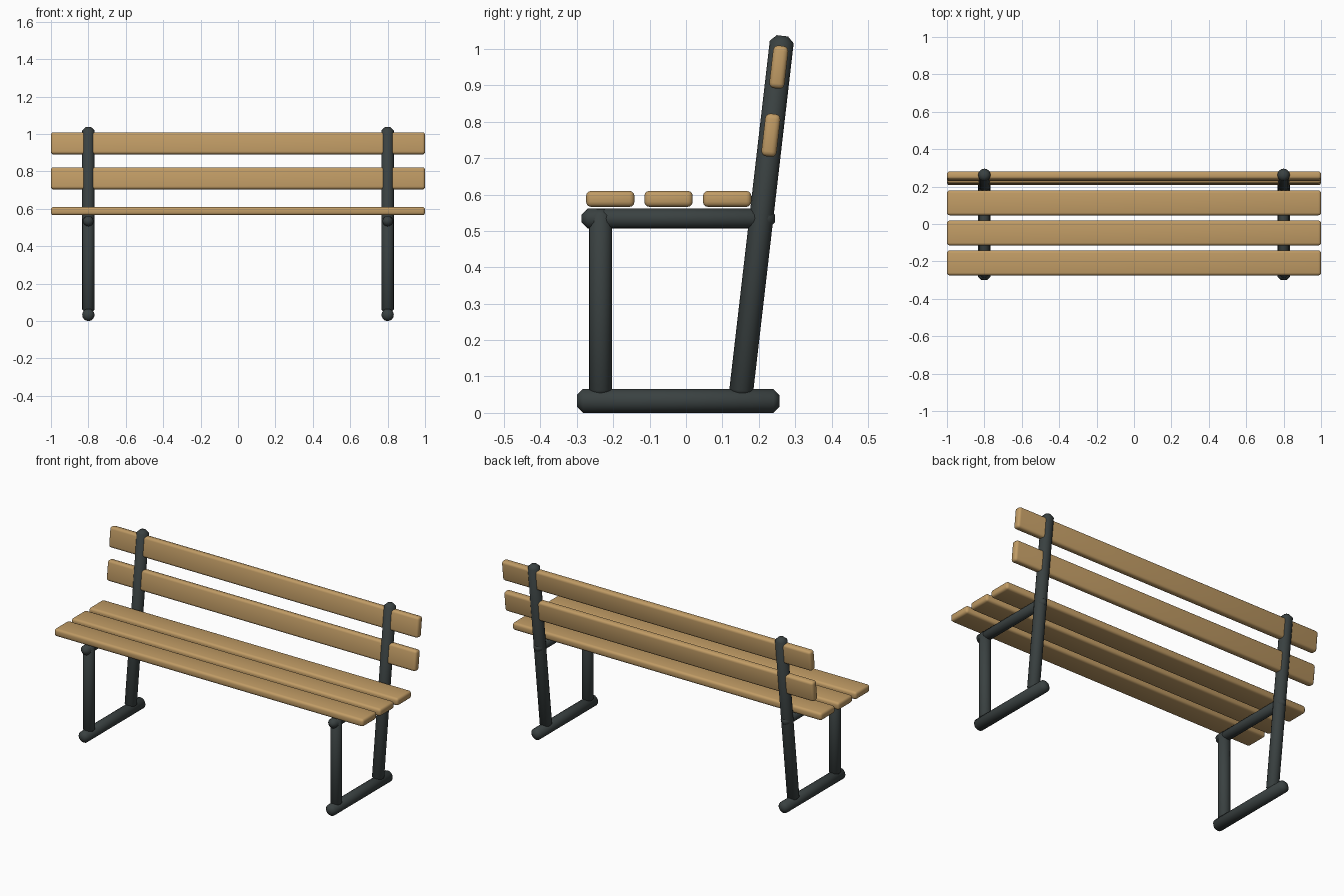
import bpy, math
from mathutils import Vector

if "Cube" in bpy.data.objects:
    bpy.data.objects.remove(bpy.data.objects["Cube"])


def material(name, color):
    m = bpy.data.materials.new(name)
    m.diffuse_color = (*color, 1)
    m.use_nodes = True
    m.node_tree.nodes["Principled BSDF"].inputs["Base Color"].default_value = m.diffuse_color
    return m


wood = material("warm_wood", (0.53, 0.33, 0.13))
metal = material("dark_grey_metal", (0.042, 0.053, 0.053))


def finish(obj, name, mat, bevel, segments, smooth_angle):
    obj.name = name
    obj.data.materials.append(mat)
    mod = obj.modifiers.new("soft_edges", 'BEVEL')
    mod.width = bevel
    mod.segments = segments
    mod.limit_method = 'ANGLE'
    mod.angle_limit = math.radians(50)
    bpy.ops.object.modifier_apply(modifier=mod.name)
    bpy.ops.object.shade_smooth_by_angle(angle=math.radians(smooth_angle))


def tube(name, x, start, end, radius):
    """Round bar with chamfered ends, between two (y, z) points."""
    a, b = Vector((x, *start)), Vector((x, *end))
    bpy.ops.mesh.primitive_cylinder_add(vertices=16, radius=radius,
                                        depth=(b - a).length, location=(a + b) / 2)
    obj = bpy.context.object
    obj.rotation_euler = (b - a).to_track_quat('Z', 'Y').to_euler()
    finish(obj, name, metal, 0.017, 1, 50)


def slat(name, y, z, depth, height, tilt=0):
    """Rounded plank running the full width of the bench."""
    bpy.ops.mesh.primitive_cube_add(size=1, location=(0, y, z))
    obj = bpy.context.object
    obj.scale = (2, depth, height)
    bpy.ops.object.transform_apply(location=False, rotation=False, scale=True)
    obj.rotation_euler.x = -tilt
    finish(obj, name, wood, 0.014, 3, 40)


# Backrest lean, shared by posts and back slats
POST_BOTTOM, POST_TOP = (0.15, 0.045), (0.265, 1.036)
lean = math.atan2(POST_TOP[0] - POST_BOTTOM[0], POST_TOP[1] - POST_BOTTOM[1])

# Two mirrored side frames
for side, x in (("left", -0.8), ("right", 0.8)):
    tube(side + "_foot_bar", x, (-0.30, 0.033), (0.257, 0.033), 0.033)
    tube(side + "_front_leg", x, (-0.235, 0.045), (-0.235, 0.56), 0.032)
    tube(side + "_back_post", x, POST_BOTTOM, POST_TOP, 0.033)
    tube(side + "_seat_rail", x, (-0.287, 0.534), (0.245, 0.534), 0.0275)

# Seat slats
for i, y in enumerate((-0.208, -0.048, 0.113)):
    slat(f"seat_slat_{i + 1}", y, 0.588, 0.133, 0.044)

# Back slats, threaded through the posts
for i, z in enumerate((0.763, 0.95)):
    y = POST_BOTTOM[0] + (z - POST_BOTTOM[1]) * math.tan(lean)
    slat(f"back_slat_{i + 1}", y, z, 0.042, 0.118, lean)
